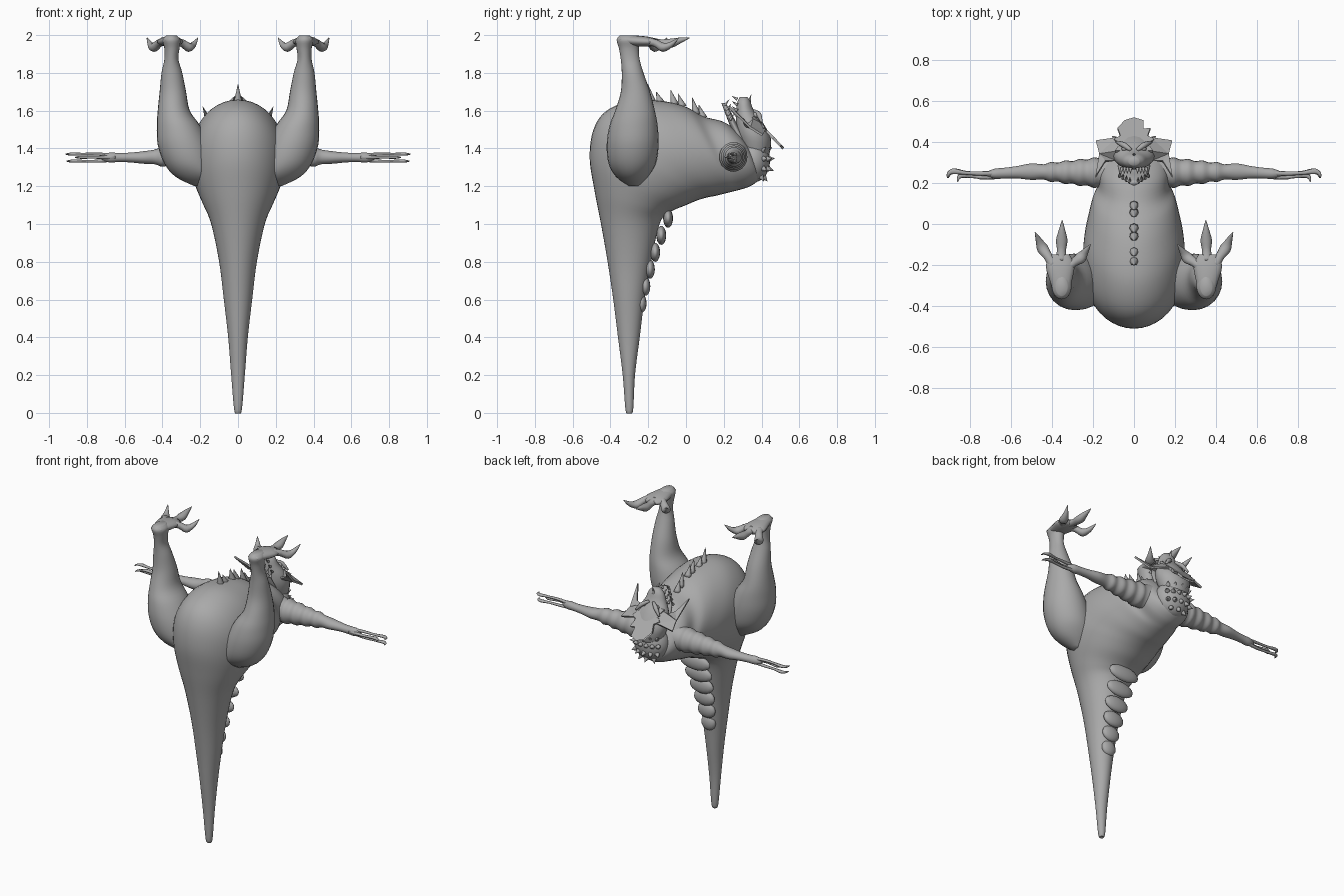
import bpy, bmesh, math
from mathutils import Vector as V

if "Cube" in bpy.data.objects:
    bpy.data.objects.remove(bpy.data.objects["Cube"])

GREY = bpy.data.materials.new("stone grey")
GREY.diffuse_color = (0.4, 0.4, 0.4, 1)
GREY.use_nodes = True
GREY.node_tree.nodes["Principled BSDF"].inputs["Base Color"].default_value = GREY.diffuse_color


def finish(name, bm, smooth=True):
    bmesh.ops.recalc_face_normals(bm, faces=bm.faces)
    me = bpy.data.meshes.new(name)
    bm.to_mesh(me)
    bm.free()
    me.materials.append(GREY)
    for p in me.polygons:
        p.use_smooth = smooth
    ob = bpy.data.objects.new(name, me)
    bpy.context.collection.objects.link(ob)
    return ob


def loft(bm, secs, sides=24, steps=4):
    """Skin elliptical sections (centre, u, v), smoothed along the length."""
    pts = [secs[0]] + secs + [secs[-1]]
    smooth = []
    for i in range(1, len(pts) - 2):
        for k in range(steps):
            t = k / steps
            smooth.append([0.5 * (2 * b + (c - a) * t + (2 * a - 5 * b + 4 * c - d) * t * t
                                  + (3 * b - a - 3 * c + d) * t ** 3)
                           for a, b, c, d in zip(*pts[i - 1:i + 3])])
    smooth.append(secs[-1])
    rings = []
    for c, u, v in smooth:
        rings.append([bm.verts.new(c + u * math.cos(a) + v * math.sin(a))
                      for a in (math.tau * j / sides for j in range(sides))])
    for r, q in zip(rings, rings[1:]):
        for j in range(sides):
            k = (j + 1) % sides
            bm.faces.new((r[j], r[k], q[k], q[j]))
    bm.faces.new(rings[0])
    bm.faces.new(rings[-1])


def tube(bm, pts, side=(1, 0, 0), sides=12, steps=3):
    """Tube through (x, y, z, side radius, other radius)."""
    secs = []
    for i, p in enumerate(pts):
        a, b = pts[max(i - 1, 0)], pts[min(i + 1, len(pts) - 1)]
        t = (V(b[:3]) - V(a[:3])).normalized()
        u = V(side) - t * t.dot(V(side))
        u.normalize()
        secs.append((V(p[:3]), u * p[3], t.cross(u) * p[4]))
    loft(bm, secs, sides, steps)


def profile(bm, rows, sides=32, steps=4):
    """Loft from side-on edge pairs (y1, z1, y2, z2, half width)."""
    loft(bm, [(V((0, (a + c) / 2, (b + d) / 2)), V((w, 0, 0)), V((0, (c - a) / 2, (d - b) / 2)))
              for a, b, c, d, w in rows], sides, steps)


def spike(bm, base, tip, r):
    b, t = V(base), V(tip)
    d = t - b
    side = (1, 0, 0) if abs(d.x) < 0.8 * d.length else (0, 1, 0)
    tube(bm, [(*b, r, r), (*(b + d * 0.5), r * 0.5, r * 0.5), (*t, r * 0.05, r * 0.05)], side, 8, 2)


def ball(bm, c, r, seg=16):
    g = bmesh.ops.create_uvsphere(bm, u_segments=seg, v_segments=seg // 2 + 2, radius=1)
    for v in g["verts"]:
        v.co = V((v.co.x * r[0] + c[0], v.co.y * r[1] + c[1], v.co.z * r[2] + c[2]))


def plate(name, outline, thick):
    bm = bmesh.new()
    f = bm.faces.new([bm.verts.new(p) for p in outline])
    bmesh.ops.triangulate(bm, faces=[f])
    ob = finish(name, bm, False)
    m = ob.modifiers.new("thickness", 'SOLIDIFY')
    m.thickness, m.offset = thick, 0


# tail, belly and chest in one flowing body
bm = bmesh.new()
profile(bm, [(-.305, .0, -.295, .0, .006), (-.32, .015, -.28, .015, .02),
             (-.335, .2, -.27, .2, .036), (-.36, .4, -.245, .4, .052),
             (-.385, .6, -.22, .6, .075), (-.415, .8, -.185, .8, .1),
             (-.45, 1.0, -.14, 1.0, .142), (-.485, 1.18, -.09, 1.06, .19),
             (-.51, 1.35, 0, 1.1, .23), (-.49, 1.5, .06, 1.125, .25),
             (-.42, 1.6, .11, 1.14, .25), (-.28, 1.655, .16, 1.15, .24),
             (-.12, 1.65, .2, 1.16, .22), (0, 1.62, .24, 1.17, .2),
             (.09, 1.57, .28, 1.18, .172), (.2, 1.54, .34, 1.2, .168),
             (.28, 1.48, .39, 1.24, .13), (.34, 1.4, .4, 1.3, .05)], 40, 5)
finish("body", bm)

# rippled bands along the tail
bm = bmesh.new()
for i in range(6):
    z = .58 + .09 * i
    ball(bm, (0, -.235 + .018 * i + .002 * i * i, z), (.05 + .012 * i, .026, .05))
finish("tail_bands", bm)

# spines in three pairs along the back
bm = bmesh.new()
for y, z, h in ((-.19, 1.64, 1.74), (-.145, 1.64, 1.70), (-.07, 1.63, 1.71),
                (-.03, 1.62, 1.69), (.045, 1.58, 1.67), (.08, 1.56, 1.63)):
    spike(bm, (0, y + .01, z), (0, y - .012, h), .024)
finish("back_spines", bm)

# nape dome with studs
bm = bmesh.new()
ball(bm, (0, .355, 1.335), (.115, .09, .115), 24)
for row, (el, n) in enumerate(((-50, 3), (-22, 5), (5, 6), (30, 5))):
    for j in range(n):
        az = math.radians(-60 + 120 * (j + .5) / n)
        e = math.radians(el)
        d = V((math.sin(az) * math.cos(e), math.cos(az) * math.cos(e), math.sin(e)))
        p = V((0, .355, 1.335)) + V((d.x * .112, d.y * .087, d.z * .112))
        spike(bm, p, p + d * .03, .016)
finish("studded_nape", bm)

# skull and open lower jaw
bm = bmesh.new()
profile(bm, [(.30, 1.38, .44, 1.36, .085), (.27, 1.47, .45, 1.45, .11),
             (.265, 1.53, .405, 1.54, .1), (.265, 1.59, .36, 1.6, .07),
             (.27, 1.64, .34, 1.65, .05), (.285, 1.672, .325, 1.672, .025)], 24)
finish("skull", bm)
bm = bmesh.new()
profile(bm, [(.26, 1.45, .33, 1.43, .08), (.225, 1.54, .262, 1.545, .068),
             (.202, 1.6, .235, 1.6, .045), (.188, 1.64, .21, 1.64, .018)], 20)
finish("lower_jaw", bm)

# teeth, brow horns and eyes
teeth, eyes, brows = bmesh.new(), bmesh.new(), bmesh.new()
for s in (-1, 1):
    for k in range(4):
        t = k / 3
        x = s * (.07 - .05 * t)
        spike(teeth, (x, .232 - .03 * t, 1.55 + .075 * t), (x, .255 - .025 * t, 1.585 + .075 * t), .009)
        spike(teeth, (x * .85, .272, 1.57 + .09 * t), (x * .9, .243, 1.595 + .083 * t), .009)
    ball(eyes, (s * .045, .367, 1.575), (.016, .014, .016), 12)
    tube(brows, [(s * .015, .36, 1.6, .008, .008), (s * .05, .385, 1.58, .014, .014),
                 (s * .085, .40, 1.54, .006, .006)], (0, 0, 1), 8)
spike(brows, (0, .33, 1.63), (0, .345, 1.685), .014)
finish("teeth", teeth)
finish("eyes", eyes)
finish("brows", brows)

# spiked crest fan and horned side frills
fan = []
for i in range(17):
    a = math.radians(-20 + 220 * i / 16)
    r = 1 if i % 2 == 0 else .72
    fan.append((.098 * r * math.cos(a), .395 + .12 * r * math.sin(a), 1.525 - .125 * r * math.sin(a)))
plate("crest_fan", fan, .014)
for s, tag in ((-1, "left"), (1, "right")):
    plate(tag + "_frill", [(s * x, y, z) for x, y, z in (
        (.05, .36, 1.57), (.08, .42, 1.5), (.185, .405, 1.47), (.168, .34, 1.51),
        (.187, .23, 1.62), (.14, .305, 1.55), (.085, .31, 1.52))], .012)

    # thigh and shank from box limits (z, x0, x1, y0, y1)
    bm = bmesh.new()
    loft(bm, [(V((s * (a + b) / 2, (c + d) / 2, z)), V(((b - a) / 2, 0, 0)), V((0, (d - c) / 2, 0)))
              for z, a, b, c, d in (
        (1.2, .19, .23, -.3, -.25), (1.25, .1, .33, -.37, -.2), (1.32, .12, .39, -.41, -.16),
        (1.42, .15, .425, -.42, -.145), (1.52, .2, .43, -.405, -.15), (1.6, .255, .425, -.375, -.165),
        (1.7, .275, .415, -.345, -.19), (1.8, .295, .405, -.34, -.225), (1.87, .315, .39, -.345, -.245),
        (1.93, .31, .39, -.355, -.25), (1.975, .305, .4, -.367, -.24), (1.998, .325, .38, -.35, -.26))])
    finish(tag + "_leg", bm)

    # splayed foot with three clawed toes
    bm = bmesh.new()
    tube(bm, [(s * .352, -.35, 1.978, .035, .015), (s * .355, -.28, 1.97, .053, .028),
              (s * .36, -.2, 1.965, .07, .026), (s * .36, -.15, 1.962, .045, .015)], sides=16)
    for x1, y1, x2, y2, x3, y3, low in ((.39, -.2, .445, -.12, .482, -.04, 1.935),
                                        (.355, -.18, .352, -.08, .35, .018, 1.957),
                                        (.33, -.21, .26, -.165, .212, -.1, 1.935)):
        tube(bm, [(s * x1, y1, 1.965, .03, .022), (s * (x1 + x2) / 2, (y1 + y2) / 2, 1.957, .022, .02),
                  (s * x2, y2, low, .028, .024), (s * (x2 + x3) / 2, (y2 + y3) / 2, low + .015, .016, .015),
                  (s * x3, y3, 1.985, .002, .002)])
    finish(tag + "_foot", bm)

    # outstretched arm with ringed upper part
    bm = bmesh.new()
    arm = [(s * .08, .25, 1.355, .09, .1)]
    for i in range(9):
        r = .078 - .0045 * i + (.005 if i % 2 else -.003)
        arm.append((s * (.16 + .035 * i), .25 + .0005 * i, 1.355, r * .95, r))
    arm += [(s * .5, .255, 1.352, .04, .033), (s * .57, .252, 1.352, .03, .026),
            (s * .63, .248, 1.352, .026, .024), (s * .68, .245, 1.352, .024, .026),
            (s * .72, .243, 1.352, .01, .014)]
    tube(bm, arm, (0, 1, 0), 20, 4)
    finish(tag + "_arm", bm)

    # long hooked fingers
    bm = bmesh.new()
    for dy, z, end in ((.006, 1.37, .91), (-.012, 1.353, .86), (.006, 1.333, .905)):
        y = .243 + dy
        tube(bm, [(s * .65, y, 1.352 + (z - 1.352) * .6, .012, .011), (s * .74, y - .003, z, .011, .008),
                  (s * (end - .09), y, z, .009, .007), (s * (end - .03), y + .008, z, .014, .008),
                  (s * (end - .006), y - .004, z, .009, .005), (s * end, y - .025, z, .002, .002)],
             (0, 1, 0), 8)
    finish(tag + "_fingers", bm)
